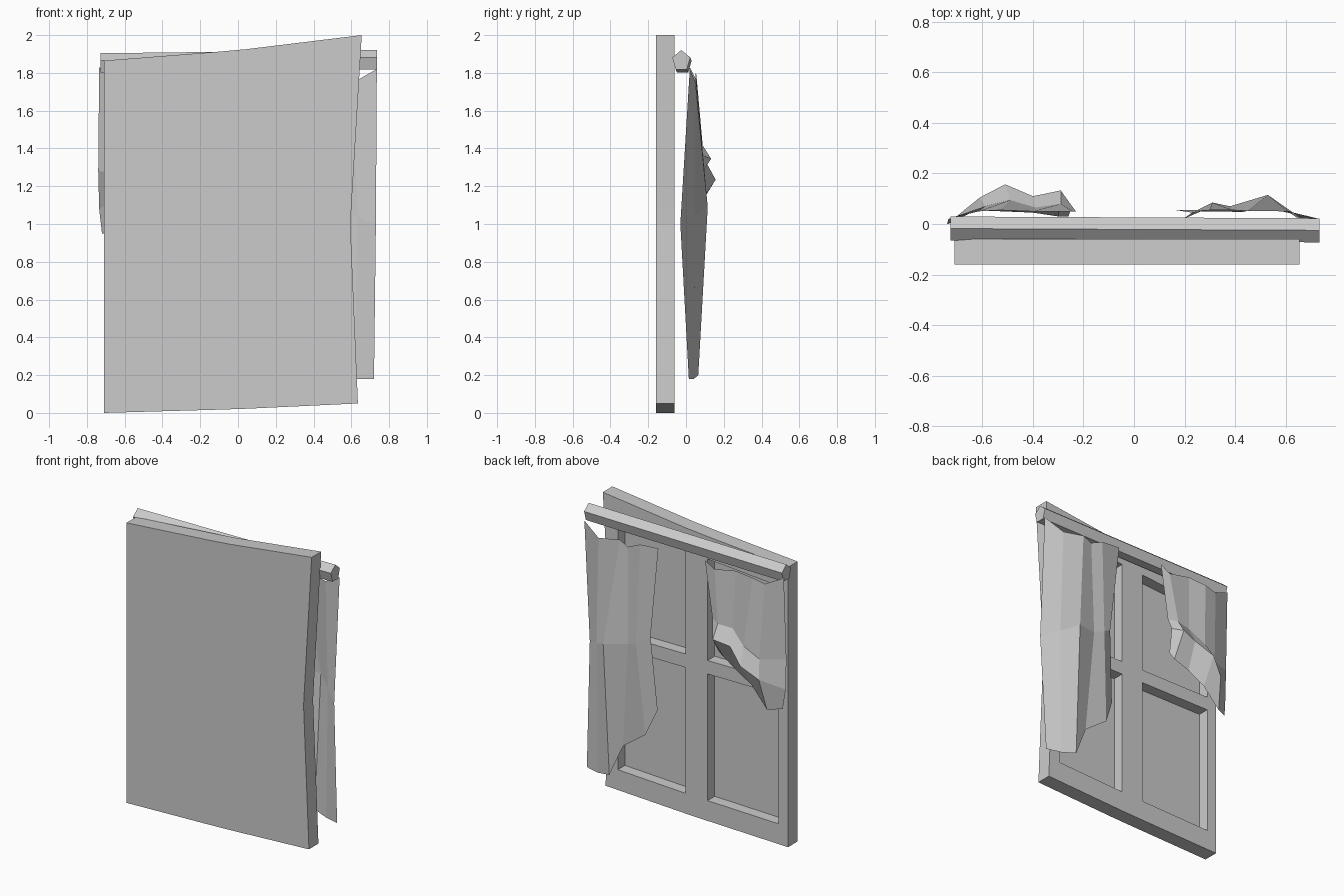
import bpy, bmesh, math

if "Cube" in bpy.data.objects:
    bpy.data.objects.remove(bpy.data.objects["Cube"])


def finish(name, bm):
    bmesh.ops.recalc_face_normals(bm, faces=bm.faces)
    me = bpy.data.meshes.new(name)
    bm.to_mesh(me)
    bm.free()
    ob = bpy.data.objects.new(name, me)
    bpy.context.collection.objects.link(ob)
    return ob


def lerp(a, b, t):
    return a + (b - a) * t


def polyline(pts, t):
    # piecewise linear outline lookup
    for (t0, v0), (t1, v1) in zip(pts, pts[1:]):
        if t <= t1:
            break
    return lerp(v0, v1, (t - t0) / (t1 - t0))


# Window board: crooked slab with four panes recessed in its back
RIGHT = [(0, 0.637), (1.0, 0.595), (2.0, 0.655)]
TOP = [(-0.71, 1.865), (0.0, 1.92), (0.655, 2.0)]
BOTTOM = [(-0.71, 0.0), (0.0, 0.02), (0.637, 0.05)]
FRONT, BACK, DEPTH = -0.16, -0.06, 0.075
COLS, ROWS = 6, 6


def board_point(i, j):
    x = [-0.71, -0.64, -0.117, 0.045, 0.545, 0.6][i]
    lo, hi = polyline(BOTTOM, x), polyline(TOP, x)
    if i == COLS - 1:
        lo, hi = 0.05, 2.0
    z = [lo, lo + 0.135, 0.995, 1.085, hi - 0.15, hi][j]
    if i == COLS - 1:
        x = polyline(RIGHT, z)
    return x, z


bm = bmesh.new()
grid = [[bm.verts.new((x, BACK, z)) for x, z in (board_point(i, j) for i in range(COLS))]
        for j in range(ROWS)]
panes = []
for j in range(ROWS - 1):
    for i in range(COLS - 1):
        f = bm.faces.new((grid[j][i], grid[j][i + 1], grid[j + 1][i + 1], grid[j + 1][i]))
        if i in (1, 3) and j in (1, 3):
            panes.append(f)
rim = (grid[0][:-1] + [r[-1] for r in grid[:-1]] + grid[-1][:0:-1] + [r[0] for r in grid[:0:-1]])
front = [bm.verts.new((v.co.x, FRONT, v.co.z)) for v in rim]
bm.faces.new(front)
n = len(rim)
for k in range(n):
    m = (k + 1) % n
    bm.faces.new((rim[k], rim[m], front[m], front[k]))
for f in panes:
    new = bmesh.ops.extrude_discrete_faces(bm, faces=[f])["faces"][0]
    for v in new.verts:
        v.co.y -= DEPTH
finish("window_board", bm)

# Curtain rod: tilted five-sided bar
bm = bmesh.new()
ends = []
for x, y, z in ((-0.727, -0.018, 1.847), (0.735, -0.025, 1.864)):
    ends.append([bm.verts.new((x, y + 0.05 * math.sin(a), z + 0.057 * math.cos(a)))
                 for a in (math.tau * k / 5 for k in range(5))])
for ring in ends:
    bm.faces.new(ring)
for k in range(5):
    m = (k + 1) % 5
    bm.faces.new((ends[0][k], ends[0][m], ends[1][m], ends[1][k]))
finish("curtain_rod", bm)


# Curtains: single folded sheets, rows from top to hem
def curtain(name, rows):
    bm = bmesh.new()
    vs = [[bm.verts.new(p) for p in row] for row in rows]
    for a, b in zip(vs, vs[1:]):
        for k in range(len(a) - 1):
            bm.faces.new((a[k], a[k + 1], b[k + 1], b[k]))
    return finish(name, bm)


curtain("hanging_curtain", [
    [(0.735, 0.02, 1.82), (0.61, 0.05, 1.75), (0.45, 0.052, 1.78),
     (0.39, 0.055, 1.75), (0.30, 0.055, 1.79), (0.165, 0.055, 1.80)],
    [(0.73, -0.03, 1.0), (0.63, 0.045, 1.04), (0.53, 0.115, 1.09),
     (0.38, 0.07, 1.11), (0.31, 0.085, 1.14), (0.23, 0.045, 1.19)],
    [(0.72, 0.015, 0.18), (0.62, 0.042, 0.18), (0.52, 0.065, 0.20),
     (0.43, 0.048, 0.41), (0.265, 0.05, 0.53), (0.195, 0.02, 0.70)],
])

curtain("tied_curtain", [
    [(-0.735, 0.02, 1.83), (-0.615, 0.05, 1.77), (-0.53, 0.055, 1.79),
     (-0.40, 0.05, 1.80), (-0.245, 0.05, 1.77), (-0.175, 0.05, 1.81)],
    [(-0.74, 0.0, 1.28), (-0.59, 0.07, 1.27), (-0.49, 0.095, 1.34),
     (-0.39, 0.065, 1.42), (-0.29, 0.08, 1.43), (-0.23, 0.05, 1.44)],
    [(-0.735, 0.0, 1.08), (-0.61, 0.105, 1.15), (-0.51, 0.157, 1.235),
     (-0.40, 0.11, 1.32), (-0.29, 0.133, 1.345), (-0.245, 0.07, 1.37)],
    [(-0.72, 0.01, 0.95), (-0.635, 0.055, 0.94), (-0.52, 0.05, 1.07),
     (-0.40, 0.045, 1.14), (-0.30, 0.03, 1.19), (-0.26, 0.03, 1.22)],
])
